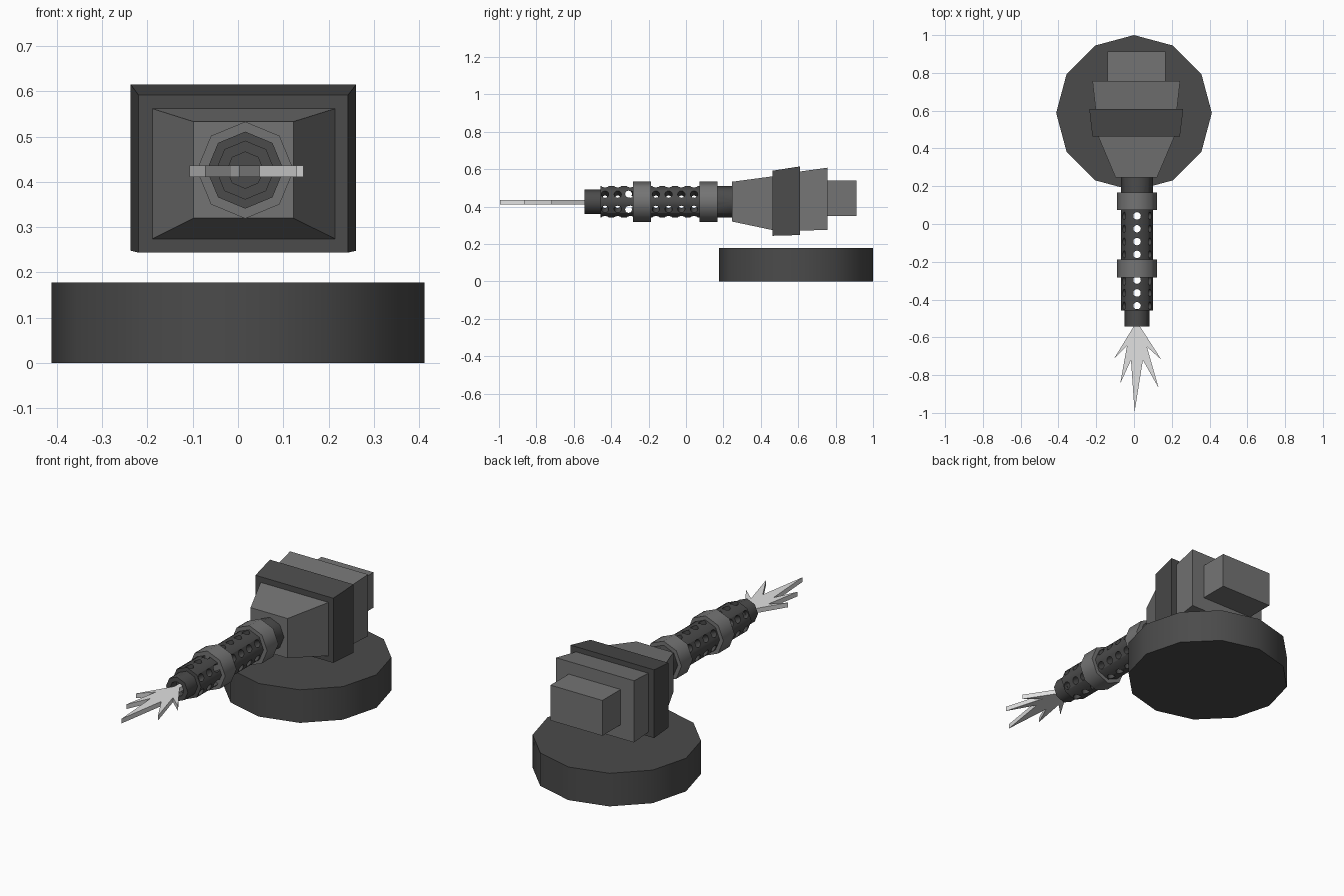
import bpy, bmesh, math
from mathutils import Matrix, Vector

if "Cube" in bpy.data.objects:
    bpy.data.objects.remove(bpy.data.objects["Cube"])

CX, CZ = 0.016, 0.426          # gun axis


def material(name, v):
    m = bpy.data.materials.new(name)
    m.diffuse_color = (v, v, v, 1)
    m.use_nodes = True
    m.node_tree.nodes["Principled BSDF"].inputs["Base Color"].default_value = m.diffuse_color
    return m


DARK = material("dark_grey", 0.07)
MID = material("mid_grey", 0.175)
LIGHT = material("light_grey", 0.75)


def from_bmesh(name, bm, mat):
    bmesh.ops.recalc_face_normals(bm, faces=bm.faces)
    me = bpy.data.meshes.new(name)
    bm.to_mesh(me)
    bm.free()
    ob = bpy.data.objects.new(name, me)
    bpy.context.collection.objects.link(ob)
    me.materials.append(mat)
    return ob


def activate(ob):
    bpy.ops.object.select_all(action='DESELECT')
    ob.select_set(True)
    bpy.context.view_layer.objects.active = ob


def smooth(ob):
    activate(ob)
    bpy.ops.object.shade_smooth_by_angle(angle=math.radians(50))


def rod(bm, centre, direction, radius, length, sides):
    """Closed cylinder along a direction."""
    rot = Vector((0, 0, 1)).rotation_difference(Vector(direction)).to_matrix().to_4x4()
    bmesh.ops.create_cone(bm, cap_ends=True, segments=sides, radius1=radius, radius2=radius,
                          depth=length, matrix=Matrix.Translation(centre) @ rot)


def barrel_part(name, y0, y1, radius, mat, sides=8):
    bm = bmesh.new()
    rod(bm, (CX, (y0 + y1) / 2, CZ), (0, 1, 0), radius, y1 - y0, sides)
    return from_bmesh(name, bm, mat)


def cut(ob, cutter):
    mod = ob.modifiers.new("cut", 'BOOLEAN')
    mod.operation = 'DIFFERENCE'
    mod.solver = 'EXACT'
    mod.object = cutter
    activate(ob)
    bpy.ops.object.modifier_apply(modifier=mod.name)
    bpy.data.objects.remove(cutter)


def tapered_box(name, front, back, mat):
    """Box between two upright rectangles given as (y, x0, x1, z0, z1)."""
    bm = bmesh.new()
    loops = [[bm.verts.new(p) for p in ((x0, y, z0), (x1, y, z0), (x1, y, z1), (x0, y, z1))]
             for y, x0, x1, z0, z1 in (front, back)]
    a, b = loops
    bm.faces.new(a)
    bm.faces.new(b)
    for i in range(4):
        j = (i + 1) % 4
        bm.faces.new((a[i], a[j], b[j], b[i]))
    return from_bmesh(name, bm, mat)


# Round base
bm = bmesh.new()
rod(bm, (0, 0.588, 0.089), (0, 0, 1), 0.412, 0.178, 12)
smooth(from_bmesh("base", bm, DARK))

# Receiver blocks, front to back
tapered_box("receiver_nose", (0.247, -0.098, 0.122, 0.32, 0.533),
            (0.465, -0.19, 0.215, 0.274, 0.562), MID)
tapered_box("receiver_collar", (0.463, -0.22, 0.243, 0.244, 0.592),
            (0.61, -0.237, 0.261, 0.248, 0.615), DARK)
tapered_box("receiver_rear", (0.605, -0.203, 0.227, 0.271, 0.587),
            (0.757, -0.22, 0.244, 0.276, 0.608), MID)
tapered_box("rear_block", (0.75, -0.141, 0.168, 0.35, 0.54),
            (0.912, -0.141, 0.168, 0.35, 0.54), MID)

# Perforated barrel: three drilled directions, six rows of holes
barrel = barrel_part("barrel", -0.458, 0.26, 0.085, DARK)
hole_ys = [0.043 - 0.068 * i for i in range(8) if i != 4]
for angle in (90, 30, 150):
    a = math.radians(angle)
    bm = bmesh.new()
    for y in hole_ys:
        rod(bm, (CX, y, CZ), (math.cos(a), 0, math.sin(a)), 0.02, 0.3, 12)
    cut(barrel, from_bmesh("drill", bm, DARK))
# Pair of sideways holes just ahead of the front ring
bm = bmesh.new()
for s in (-1, 1):
    rod(bm, (CX, -0.307, CZ + s * 0.041), (1, 0, 0), 0.0185, 0.3, 12)
cut(barrel, from_bmesh("drill", bm, DARK))
smooth(barrel)

# Muzzle with a shallow bore
muzzle = barrel_part("muzzle", -0.542, -0.45, 0.065, DARK)
cut(muzzle, barrel_part("bore", -0.6, -0.49, 0.04, DARK))
smooth(muzzle)

# Barrel rings
for name, y0, y1 in (("rear_ring", 0.073, 0.168), ("front_ring", -0.284, -0.188)):
    smooth(barrel_part(name, y0, y1, 0.107, MID))

# Flat muzzle flash
outline = [(0.0, -0.48), (0.0, -0.54), (-0.107, -0.715), (-0.037, -0.645), (-0.073, -0.845),
           (-0.016, -0.72), (0.003, -0.995), (0.047, -0.72), (0.13, -0.867), (0.068, -0.65),
           (0.145, -0.718), (0.03, -0.54), (0.03, -0.48)]
bm = bmesh.new()
face = bm.faces.new([bm.verts.new((x, y, 0.411)) for x, y in outline])
ext = bmesh.ops.extrude_face_region(bm, geom=[face], use_keep_orig=True)
bmesh.ops.translate(bm, vec=(0, 0, 0.025),
                    verts=[v for v in ext["geom"] if isinstance(v, bmesh.types.BMVert)])
from_bmesh("muzzle_flash", bm, LIGHT)
